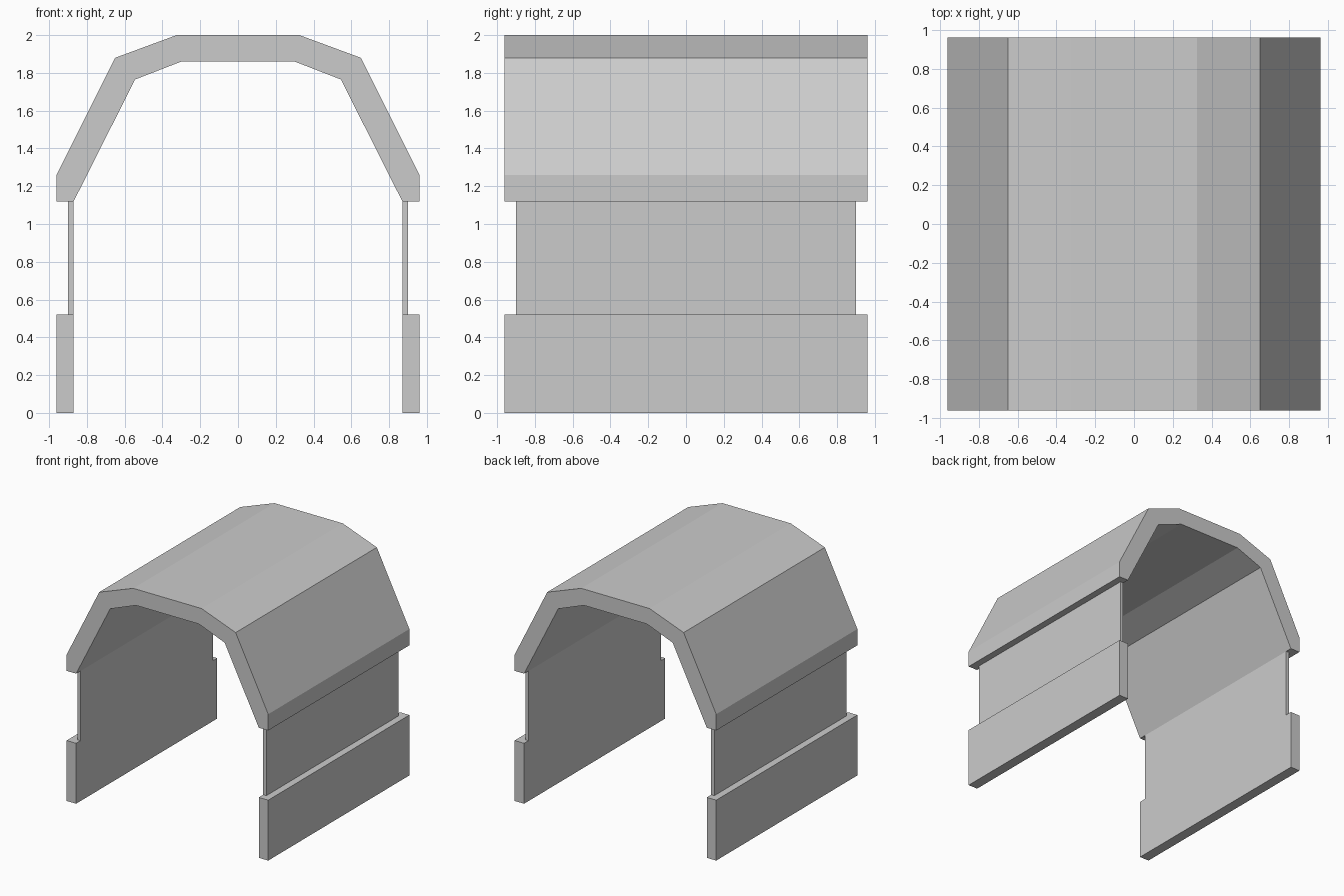
import bpy

if "Cube" in bpy.data.objects:
    bpy.data.objects.remove(bpy.data.objects["Cube"])


def prism(name, profile, half_depth):
    """Extrude an x-z profile along y, centred on y = 0."""
    n = len(profile)
    verts = [(x, y, z) for y in (-half_depth, half_depth) for x, z in profile]
    faces = [tuple(range(n)), tuple(range(2 * n - 1, n - 1, -1))]
    faces += [(i, i + n, (i + 1) % n + n, (i + 1) % n) for i in range(n)]
    mesh = bpy.data.meshes.new(name)
    mesh.from_pydata(verts, [], faces)
    obj = bpy.data.objects.new(name, mesh)
    bpy.context.collection.objects.link(obj)
    return obj


def wall(name, x0, x1, z0, z1, half_depth, side):
    """Rectangular wall slab on the left (-1) or right (1) side."""
    a, b = sorted((side * x0, side * x1))
    return prism(name, [(a, z0), (b, z0), (b, z1), (a, z1)], half_depth)


# Faceted arched roof: right half of the section, mirrored to the left
outer = [(0.96, 1.12), (0.96, 1.26), (0.65, 1.88), (0.325, 2.0)]
inner = [(0.30, 1.86), (0.545, 1.765), (0.87, 1.12)]
roof = (outer + [(-x, z) for x, z in reversed(outer)]
        + [(-x, z) for x, z in reversed(inner)] + inner)
prism("roof_arch", roof, 0.96)

# Side walls: thick base and thin recessed panel, flush on the inside
for label, side in (("left", -1), ("right", 1)):
    wall(label + "_base_wall", 0.87, 0.96, 0.0, 0.52, 0.96, side)
    wall(label + "_thin_panel", 0.87, 0.90, 0.52, 1.12, 0.90, side)

# Consistent outward normals
import bmesh
for obj in bpy.context.collection.objects:
    bm = bmesh.new()
    bm.from_mesh(obj.data)
    bmesh.ops.recalc_face_normals(bm, faces=bm.faces)
    bm.to_mesh(obj.data)
    bm.free()
